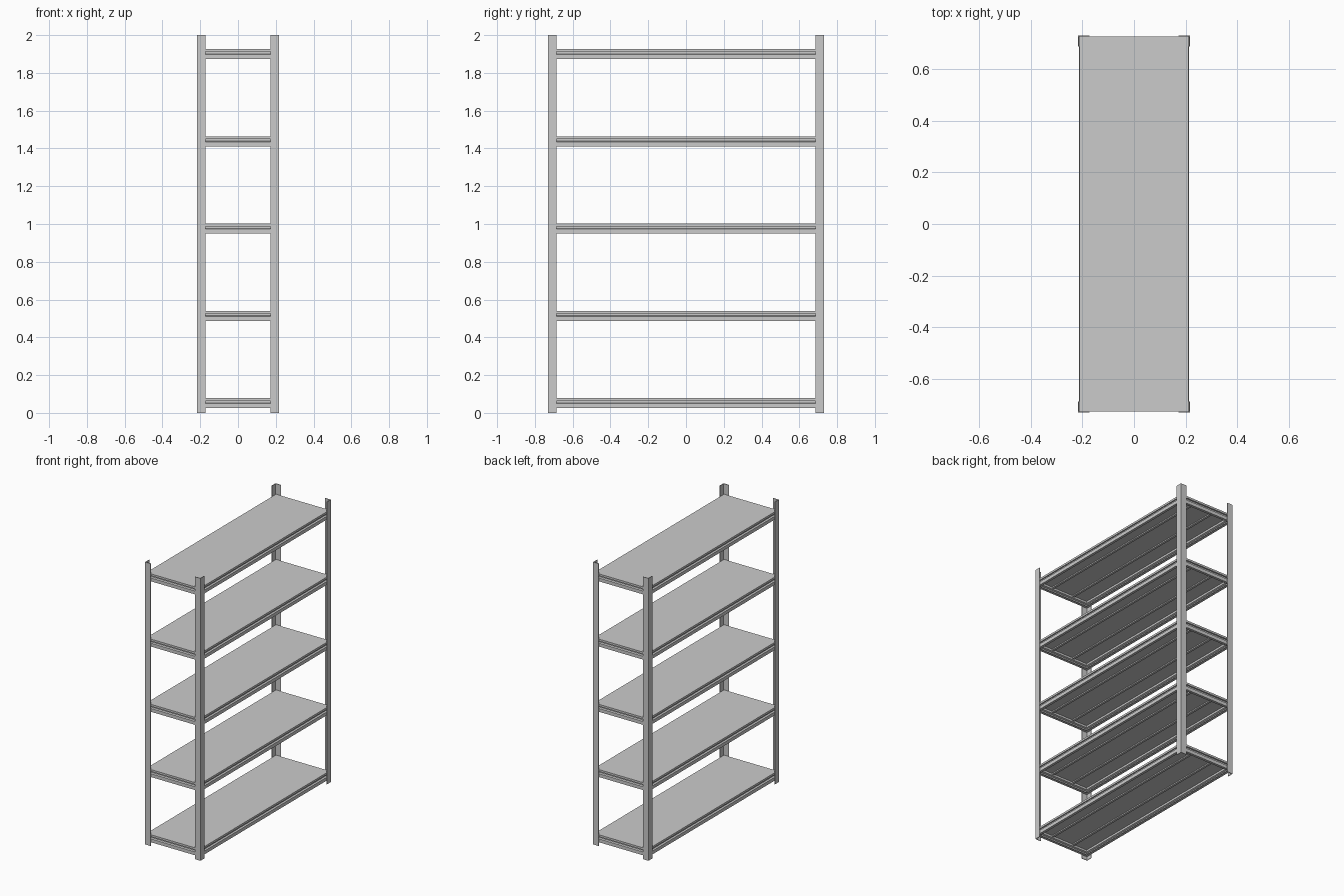
import bpy, bmesh

if "Cube" in bpy.data.objects:
    bpy.data.objects.remove(bpy.data.objects["Cube"])

HX, HY = 0.217, 0.73      # outer half sizes
T = 0.004                 # sheet thickness
W = 0.044                 # post leg width
TOPS = [0.078 + 0.462 * i for i in range(5)]


def make(name, verts, faces):
    me = bpy.data.meshes.new(name)
    me.from_pydata(verts, [], faces)
    bm = bmesh.new()
    bm.from_mesh(me)
    bmesh.ops.recalc_face_normals(bm, faces=bm.faces)
    bm.to_mesh(me)
    bm.free()
    ob = bpy.data.objects.new(name, me)
    bpy.context.collection.objects.link(ob)
    return ob


def prism(name, pts, z0, z1):
    n = len(pts)
    verts = [(x, y, z) for z in (z0, z1) for x, y in pts]
    faces = [tuple(range(n)), tuple(range(n, 2 * n))]
    faces += [(i, (i + 1) % n, n + (i + 1) % n, n + i) for i in range(n)]
    return make(name, verts, faces)


def box(name, x0, x1, y0, y1, z0, z1):
    return prism(name, [(x0, y0), (x1, y0), (x1, y1), (x0, y1)], z0, z1)


def frame(name, profile, top):
    # sweep a closed (inset, z) profile around the mitred shelf rectangle
    n = len(profile)
    verts = [(sx * (HX - T - d), sy * (HY - T - d), top + z)
             for sx, sy in ((-1, -1), (1, -1), (1, 1), (-1, 1)) for d, z in profile]
    faces = [(c * n + i, c * n + (i + 1) % n,
              (c + 1) % 4 * n + (i + 1) % n, (c + 1) % 4 * n + i)
             for c in range(4) for i in range(n)]
    return make(name, verts, faces)


# corner posts: L-shaped angle section
for sx, fx in ((-1, "left"), (1, "right")):
    for sy, fy in ((-1, "front"), (1, "back")):
        section = [(0, 0), (W, 0), (W, T), (T, T), (T, W), (0, W)]
        prism(f"{fy}_{fx}_post",
              [(sx * (HX - a), sy * (HY - b)) for a, b in section], 0, 2)

# stepped beam section: lower flange, groove, inner ledge
beam = [(0, -0.053), (0, -0.029), (0.011, -0.025), (0.011, -0.014),
        (0.015, -0.014), (0.015, -0.028), (0.004, -0.032), (0.004, -0.049),
        (0.018, -0.049), (0.018, -0.053)]

for i, top in enumerate(TOPS):
    frame(f"shelf_beams_{i + 1}", beam, top)
    px, py = HX - T - 0.003, HY - T
    box(f"shelf_panel_{i + 1}", -px, px, -py, py, top - 0.014, top)
    # stiffening ribs under the panel
    for s, side in ((-1, "left"), (1, "right")):
        box(f"shelf_rib_{side}_{i + 1}", s * 0.085 - 0.008, s * 0.085 + 0.008,
            -py + 0.016, py - 0.016, top - 0.022, top - 0.014)
